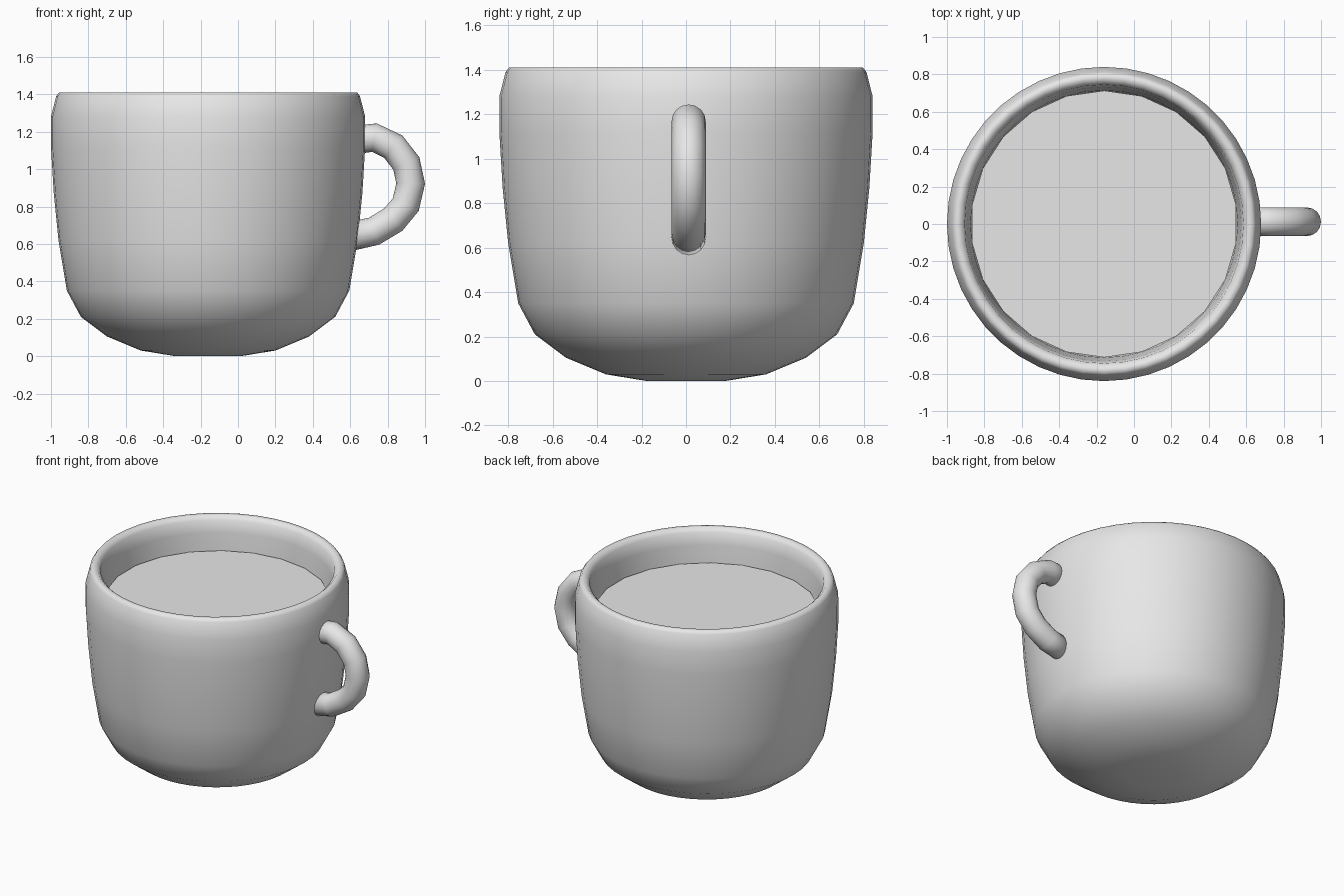
import bpy, bmesh
from math import sin, cos, pi
from mathutils import Vector

if "Cube" in bpy.data.objects:
    bpy.data.objects.remove(bpy.data.objects["Cube"], do_unlink=True)

CENTRE_X = -0.16


def make_material(name, value):
    mat = bpy.data.materials.new(name)
    mat.use_nodes = True
    colour = (value, value, value, 1)
    mat.diffuse_color = colour
    mat.node_tree.nodes["Principled BSDF"].inputs["Base Color"].default_value = colour
    return mat


def add_object(name, bm, mat, smooth=True):
    bmesh.ops.recalc_face_normals(bm, faces=bm.faces[:])
    mesh = bpy.data.meshes.new(name)
    bm.to_mesh(mesh)
    bm.free()
    mesh.materials.append(mat)
    for poly in mesh.polygons:
        poly.use_smooth = smooth
    obj = bpy.data.objects.new(name, mesh)
    bpy.context.collection.objects.link(obj)
    return obj


def skin(bm, rings, caps=True):
    """Join successive vertex rings with quads and close both ends."""
    count = len(rings[0])
    for a, b in zip(rings, rings[1:]):
        for i in range(count):
            j = (i + 1) % count
            bm.faces.new((a[i], a[j], b[j], b[i]))
    if caps:
        bm.faces.new(rings[0])
        bm.faces.new(rings[-1])


def ring(bm, centre, u, v, radius, sides, start=0.0):
    return [bm.verts.new(centre + u * radius * cos(start + 2 * pi * i / sides)
                         + v * radius * sin(start + 2 * pi * i / sides))
            for i in range(sides)]


X, Y, Z = Vector((1, 0, 0)), Vector((0, 1, 0)), Vector((0, 0, 1))
grey = make_material("clay grey", 0.8)

# Cup: outer wall, rounded rim and inner wall as one lathed profile
profile = [(0.175, 0), (0.36, 0.03), (0.54, 0.105), (0.68, 0.21), (0.755, 0.35),
           (0.80, 0.62), (0.825, 0.87), (0.84, 1.12), (0.84, 1.28), (0.812, 1.39),
           (0.797, 1.41), (0.77, 1.41), (0.745, 1.385), (0.733, 1.30),
           (0.714, 1.10), (0.69, 0.62), (0.64, 0.36), (0.40, 0.16), (0.10, 0.12)]
bm = bmesh.new()
skin(bm, [ring(bm, Vector((CENTRE_X, 0, z)), X, Y, r, 44) for r, z in profile])
add_object("cup", bm, grey)

# Drink surface: a flat disc inside the cup
bm = bmesh.new()
bm.faces.new(ring(bm, Vector((CENTRE_X, 0, 1.185)), X, Y, 0.713, 22, pi / 2))
add_object("drink_surface", bm, grey, smooth=False)

# Handle: round tube swept along a bent path, its ends sunk in the wall
path = [Vector((x, 0.012, z)) for x, z in
        [(0.61, 1.155), (0.73, 1.168), (0.83, 1.12), (0.90, 1.03), (0.923, 0.923),
         (0.897, 0.81), (0.83, 0.73), (0.727, 0.668), (0.58, 0.635)]]
bm = bmesh.new()
rings = []
for i, point in enumerate(path):
    tangent = (path[min(i + 1, len(path) - 1)] - path[max(i - 1, 0)]).normalized()
    rings.append(ring(bm, point, Y, tangent.cross(Y), 0.077, 16))
skin(bm, rings)
add_object("handle", bm, grey)
